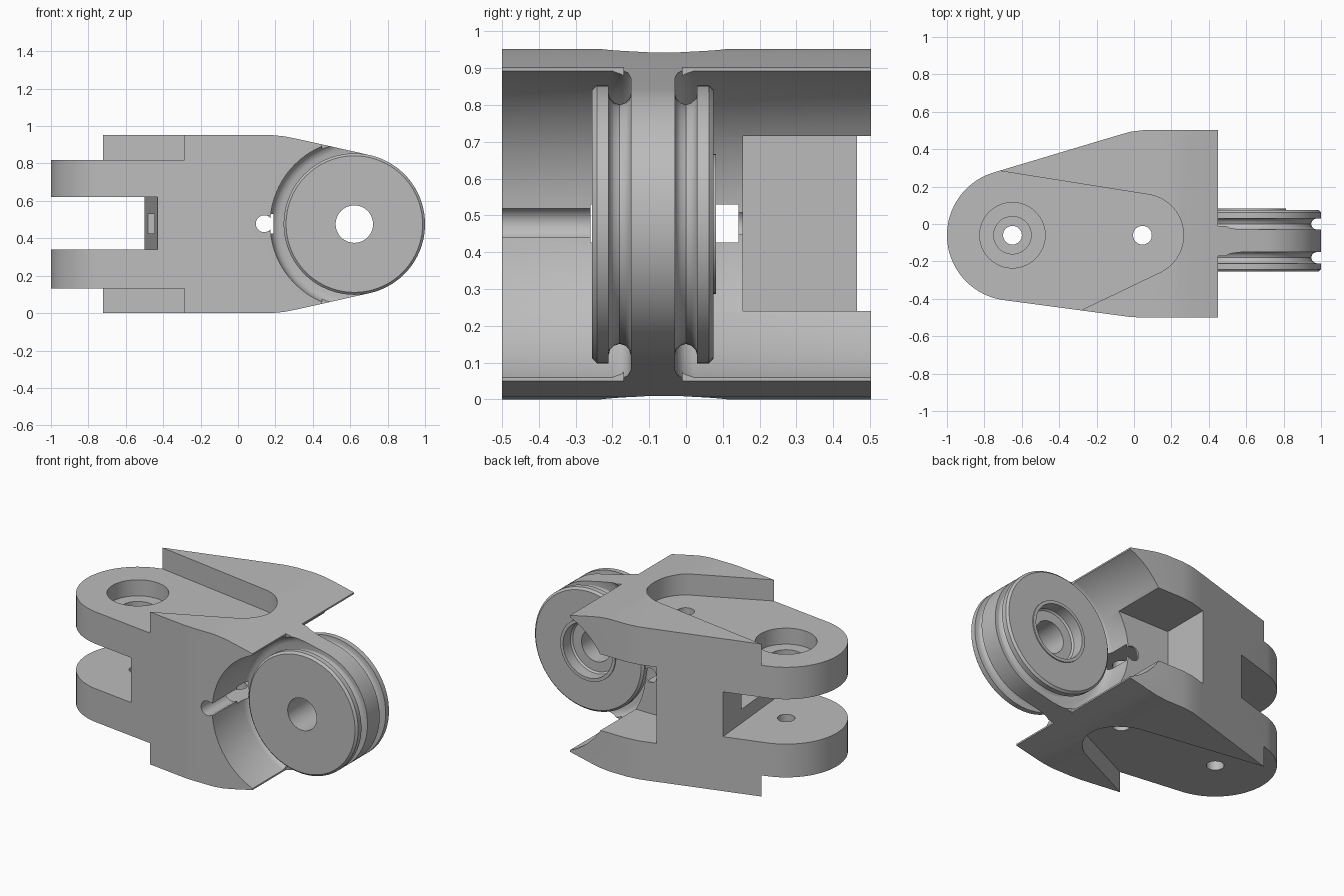
import bpy, bmesh
from math import sin, cos, radians, pi

cube = bpy.data.objects.get("Cube")
if cube:
    bpy.data.objects.remove(cube, do_unlink=True)

MID = 0.476                      # half height of the link
WHEEL_X, WHEEL_R = 0.622, 0.378  # wheel centre and radius
EYE = (-0.65, -0.06)             # clevis pin centre
SEGS = 80

grey = bpy.data.materials.new("machined grey")
grey.use_nodes = True
grey.diffuse_color = (0.5, 0.5, 0.5, 1)
grey.node_tree.nodes["Principled BSDF"].inputs["Base Color"].default_value = (0.5, 0.5, 0.5, 1)


def arc(cx, cy, r, a0, a1, n=40):
    angles = [radians(a0 + (a1 - a0) * i / n) for i in range(n + 1)]
    return [(cx + r * cos(a), cy + r * sin(a)) for a in angles]


def circle(cx, cy, r):
    return arc(cx, cy, r, 0, 360, SEGS)[:-1]


def rect(x0, y0, x1, y1):
    return [(x0, y0), (x1, y0), (x1, y1), (x0, y1)]


def finish(name, bm):
    bmesh.ops.recalc_face_normals(bm, faces=bm.faces)
    mesh = bpy.data.meshes.new(name)
    bm.to_mesh(mesh)
    bm.free()
    mesh.materials.append(grey)
    ob = bpy.data.objects.new(name, mesh)
    bpy.context.collection.objects.link(ob)
    return ob


def prism(name, pts, axis, lo, hi):
    """Extrude a 2D outline along z (plan) or y (elevation)."""
    bm = bmesh.new()
    rings = []
    for t in (lo, hi):
        rings.append([bm.verts.new((a, b, t) if axis == "z" else (a, t, b)) for a, b in pts])
    n = len(pts)
    for i in range(n):
        j = (i + 1) % n
        bm.faces.new((rings[0][i], rings[0][j], rings[1][j], rings[1][i]))
    for ring in rings:
        bm.faces.new(ring)
    return finish(name, bm)


def lathe(name, profile, closed):
    """Revolve (radius, y) points about the wheel axis."""
    bm = bmesh.new()
    rings = [[bm.verts.new((x, y, z)) for x, z in circle(WHEEL_X, MID, r)] for r, y in profile]
    pairs = list(zip(rings, rings[1:]))
    if closed:
        pairs.append((rings[-1], rings[0]))
    else:
        bm.faces.new(rings[0])
        bm.faces.new(rings[-1])
    for a, b in pairs:
        for i in range(SEGS):
            j = (i + 1) % SEGS
            bm.faces.new((a[i], a[j], b[j], b[i]))
    return finish(name, bm)


def combine(target, tool, operation="DIFFERENCE"):
    mod = target.modifiers.new("cut", "BOOLEAN")
    mod.operation = operation
    mod.solver = "EXACT"
    mod.object = tool
    bpy.context.view_layer.objects.active = target
    bpy.ops.object.modifier_apply(modifier=mod.name)
    bpy.data.objects.remove(tool, do_unlink=True)


def flip(profile):
    """Mirror a lathe profile across the middle of the web."""
    return [(r, -0.18 - y) for r, y in profile]


# Link body: plan outline with a tab for the web, shaped by the side outline
plan = arc(*EYE, 0.35, 106.6, 262.4)
plan += [(-0.08, -0.489), (-0.02, -0.497), (0.04, -0.5), (0.45, -0.5), (0.45, -0.17), (1.1, -0.17)]
plan += [(1.1, -0.01), (0.45, -0.01), (0.45, 0.503), (0.06, 0.503), (-0.02, 0.493), (-0.1, 0.47)]
body = prism("link_body", plan, "z", -0.05, 1.0)

shoulder = [(0.18, MID), (0.25, 0.469), (0.32, 0.455)]
side = [(-1.1, 0)] + [(x, MID - h) for x, h in shoulder]
side += arc(WHEEL_X, MID, WHEEL_R, -77.3, 77.3)
side += [(x, MID + h) for x, h in reversed(shoulder)] + [(-1.1, 2 * MID)]
combine(body, prism("side_outline", side, "y", -0.7, 0.7), "INTERSECT")

# Concave wheel seats on both sides of the web, filleted into it
seat = [(0.40, -0.03), (0.425, -0.022), (0.442, -0.005), (0.45, 0.02), (0.45, 0.7)]
for profile in (seat, flip(seat)):
    combine(body, lathe("seat_cutter", profile, False))

# Recessed lands above and below the clevis
land = [(-1.3, 0.376)] + arc(0.045, -0.06, 0.22, 81, -64.5, 24)
land += [(-0.46, -0.545), (-1.3, -0.6)]
for lo, hi in ((0.82, 1.1), (-0.1, 0.132)):
    combine(body, prism("land_cutter", land, "z", lo, hi))

# Clevis slot with its slanted end wall
slot = [(-1.3, -0.6), (-0.417, -0.6), (-0.518, 0.55), (-1.3, 0.55)]
combine(body, prism("slot_cutter", slot, "z", 0.34, 0.62))

# Stepped pin hole and small cross hole
for centre, r, lo, hi in ((EYE, 0.175, 0.72, 1.1), (EYE, 0.1, 0.5, 0.75),
                          (EYE, 0.05, -0.1, 0.5), ((0.045, -0.06), 0.05, -0.1, 1.1)):
    combine(body, prism("hole_cutter", circle(*centre, r), "z", lo, hi))

# Rear pocket, cord passage, cord hole with its open channel, axle hole
combine(body, prism("pocket_cutter", rect(-0.12, 0.24, 1.1, 0.716), "y", 0.155, 0.7))
combine(body, prism("passage_cutter", rect(-0.6, -0.26, 0.19, 0.142), "z", 0.426, 0.53))
combine(body, prism("cord_cutter", circle(0.14, 0.478, 0.045), "y", -0.7, 0.2))
combine(body, prism("channel_cutter", rect(0.14, 0.44, 0.25, 0.518), "y", -0.7, -0.2))
combine(body, prism("axle_cutter", circle(WHEEL_X, MID, 0.1), "y", -0.3, 0.1))

# Wheel cheeks: chamfered rims with a round groove next to the web
rim = [(0.365, 0.075), (0.378, 0.062), (0.378, 0.03), (0.355, 0.03), (0.341, 0.026), (0.33, 0.015),
       (0.325, 0), (0.33, -0.015), (0.341, -0.026), (0.355, -0.03), (0.355, -0.04)]
hub = [(0.1, -0.04), (0.1, 0), (0.16, 0), (0.17, 0.01), (0.17, 0.082), (0.19, 0.082), (0.19, 0.075)]
rear = lathe("rear_wheel_cheek", hub + rim, True)
front = lathe("front_wheel_cheek", flip([(0.1, -0.04), (0.1, 0.075)] + rim), True)

# Smooth the round surfaces, keep the edges sharp
for ob in (body, rear, front):
    bpy.ops.object.select_all(action="DESELECT")
    ob.select_set(True)
    bpy.context.view_layer.objects.active = ob
    bpy.ops.object.shade_smooth_by_angle(angle=pi / 6)
